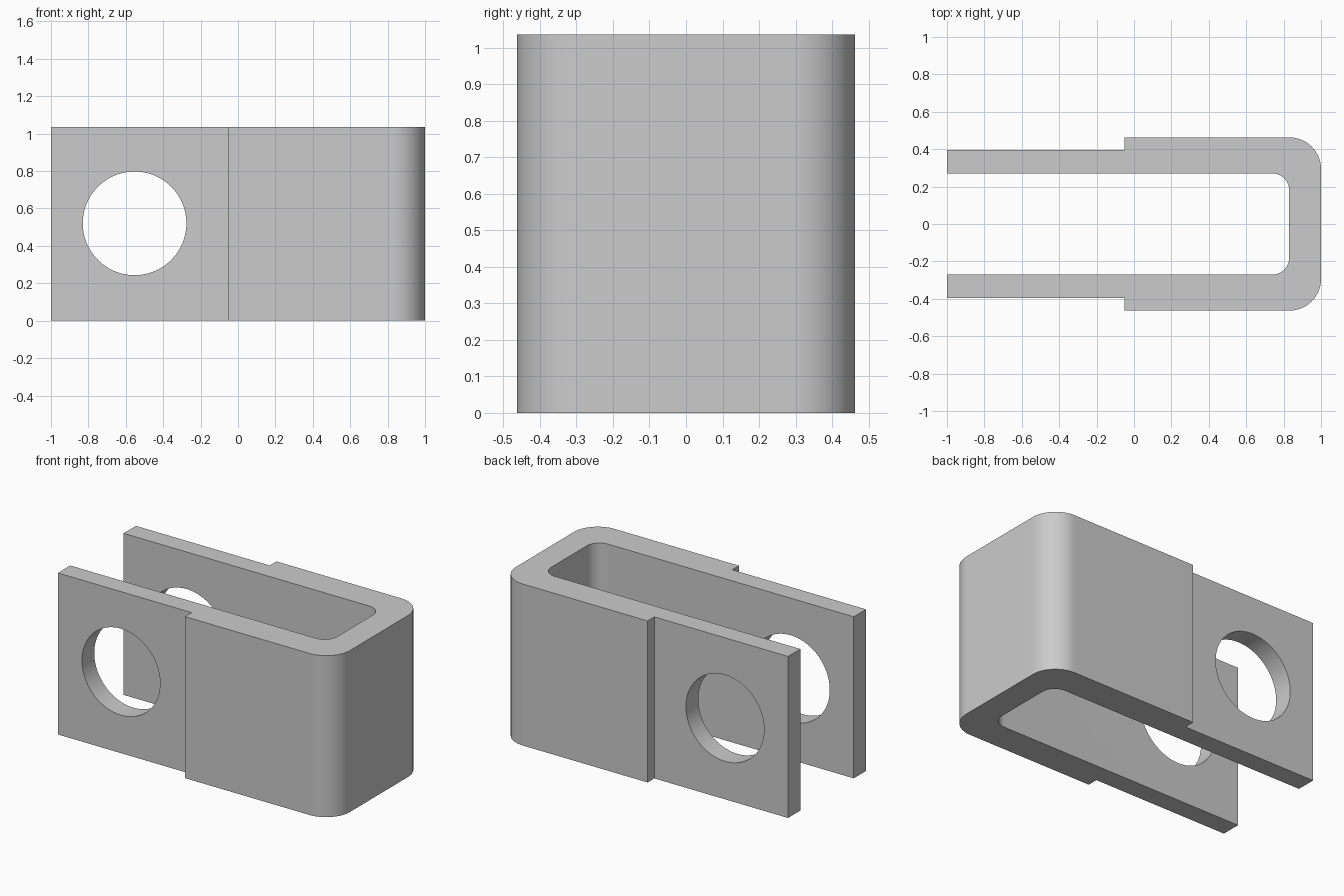
import bpy
import bmesh
from math import sin, cos, pi, radians
from mathutils import Matrix

cube = bpy.data.objects.get("Cube")
if cube:
    bpy.data.objects.remove(cube, do_unlink=True)

HEIGHT = 1.035
OUTER_Y, ARM_Y, INNER_Y = 0.463, 0.395, 0.27
STEP_X, INNER_X = -0.052, 0.83

grey = bpy.data.materials.new("plain grey")
grey.use_nodes = True
colour = (0.6, 0.6, 0.6, 1)
grey.diffuse_color = colour
grey.node_tree.nodes["Principled BSDF"].inputs["Base Color"].default_value = colour


def rounded_corner(x, y, radius, steps=20):
    """Quarter arc from the end wall (+x) round to the side wall (+y)."""
    return [(x - radius + radius * cos(i / steps * pi / 2),
             y - radius + radius * sin(i / steps * pi / 2)) for i in range(steps + 1)]


# U-shaped clevis: half outline mirrored, then extruded upward
outer = rounded_corner(1, OUTER_Y, 0.17) + [(STEP_X, OUTER_Y), (STEP_X, ARM_Y), (-1, ARM_Y)]
inner = [(-1, INNER_Y)] + rounded_corner(INNER_X, INNER_Y, 0.09)[::-1]
half = outer + inner
outline = ([(x, -y) for x, y in reversed(outer)] + half
           + [(x, -y) for x, y in reversed(inner)])

bm = bmesh.new()
base = bm.faces.new([bm.verts.new((x, y, 0)) for x, y in outline])
top = bmesh.ops.extrude_face_region(bm, geom=[base])["geom"]
bmesh.ops.translate(bm, vec=(0, 0, HEIGHT),
                    verts=[v for v in top if isinstance(v, bmesh.types.BMVert)])
bmesh.ops.recalc_face_normals(bm, faces=bm.faces)
mesh = bpy.data.meshes.new("clevis_bracket")
bm.to_mesh(mesh)
bm.free()
mesh.materials.append(grey)
bracket = bpy.data.objects.new("clevis_bracket", mesh)
bpy.context.collection.objects.link(bracket)

# Pin hole through both arms
bpy.ops.mesh.primitive_cylinder_add(vertices=96, radius=0.277, depth=2,
                                    location=(-0.553, 0, HEIGHT / 2 + 0.003),
                                    rotation=(pi / 2, 0, 0))
cutter = bpy.context.object
cutter.name = "pin_hole_cutter"
cutter.hide_render = True
cutter.data.materials.append(grey)

hole = bracket.modifiers.new("pin_hole", "BOOLEAN")
hole.operation = "DIFFERENCE"
hole.solver = "EXACT"
hole.object = cutter

bpy.ops.object.select_all(action="DESELECT")
bracket.select_set(True)
bpy.context.view_layer.objects.active = bracket
bpy.ops.object.modifier_apply(modifier=hole.name)
bpy.data.objects.remove(cutter, do_unlink=True)

# Smooth bends and hole walls, crisp edges elsewhere
bpy.ops.object.shade_smooth_by_angle(angle=radians(30))
